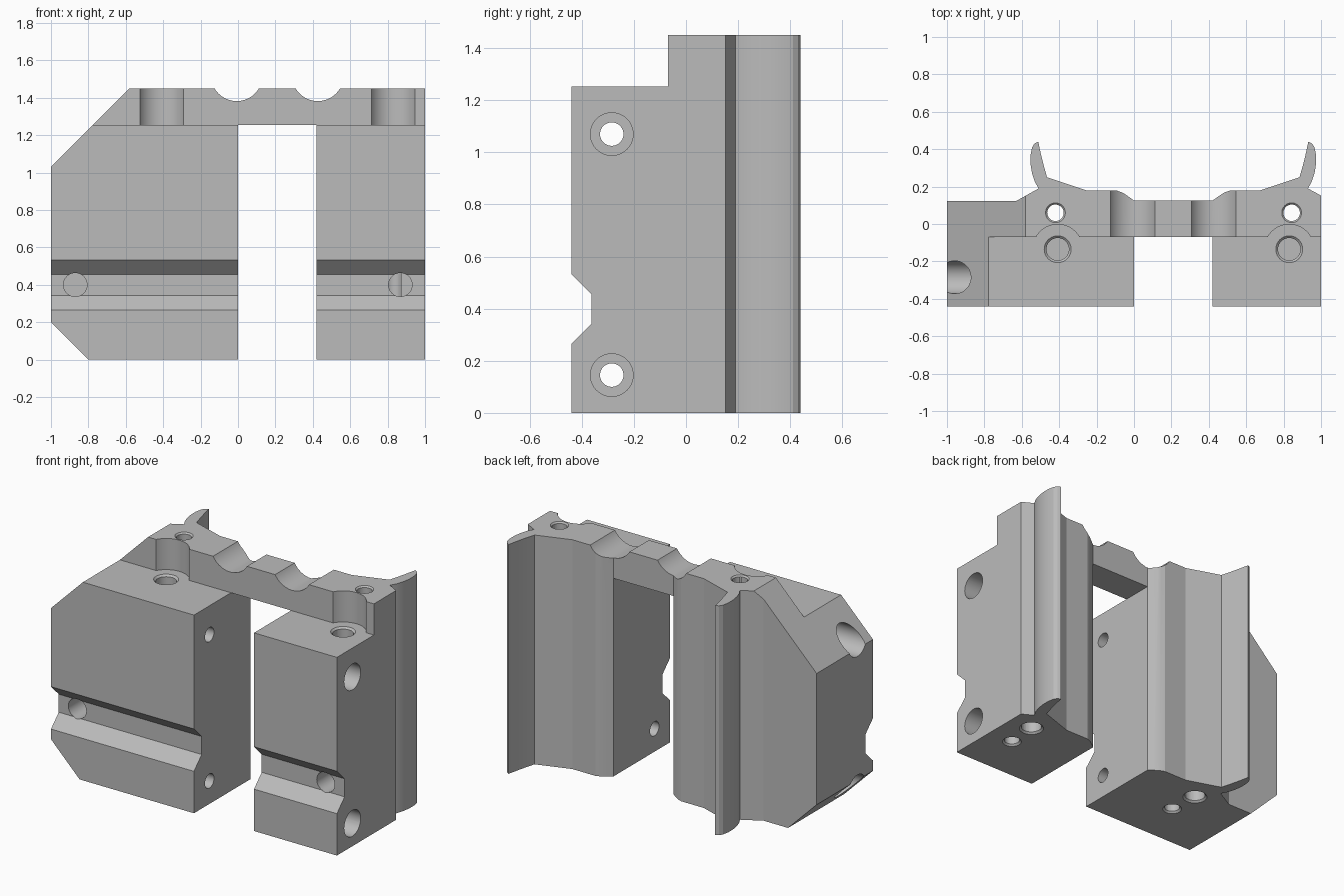
import bpy, bmesh, math
from mathutils import Matrix, Vector

if "Cube" in bpy.data.objects:
    bpy.data.objects.remove(bpy.data.objects["Cube"])

grey = bpy.data.materials.new("machined grey")
grey.diffuse_color = (0.5, 0.5, 0.5, 1)
grey.use_nodes = True
grey.node_tree.nodes["Principled BSDF"].inputs["Base Color"].default_value = grey.diffuse_color


def make_object(name, bm):
    bmesh.ops.recalc_face_normals(bm, faces=bm.faces)
    mesh = bpy.data.meshes.new(name)
    bm.to_mesh(mesh)
    bm.free()
    ob = bpy.data.objects.new(name, mesh)
    bpy.context.collection.objects.link(ob)
    mesh.materials.append(grey)
    return ob


def prism(name, pts, axis, a, b):
    """Extrude a 2D outline from a to b along an axis."""
    place = {"x": lambda u, v: (a, u, v), "y": lambda u, v: (u, a, v),
             "z": lambda u, v: (u, v, a)}[axis]
    step = {"x": (b - a, 0, 0), "y": (0, b - a, 0), "z": (0, 0, b - a)}[axis]
    bm = bmesh.new()
    face = bm.faces.new([bm.verts.new(place(u, v)) for u, v in pts])
    new = bmesh.ops.extrude_face_region(bm, geom=[face])["geom"]
    bmesh.ops.translate(bm, vec=step, verts=[g for g in new if isinstance(g, bmesh.types.BMVert)])
    return make_object(name, bm)


def rod(p, q, r1, r2=None):
    """Round cutter between two points."""
    p, q = Vector(p), Vector(q)
    d = q - p
    rot = Vector((0, 0, 1)).rotation_difference(d).to_matrix().to_4x4()
    bm = bmesh.new()
    bmesh.ops.create_cone(bm, cap_ends=True, segments=40, radius1=r1,
                          radius2=r1 if r2 is None else r2, depth=d.length,
                          matrix=Matrix.Translation((p + q) / 2) @ rot)
    return make_object("cutter", bm)


def box(x0, x1, y0, y1, z0, z1):
    return prism("cutter", [(x0, y0), (x1, y0), (x1, y1), (x0, y1)], "z", z0, z1)


# Plan outline: back edge with hooked fin, mirrored about x = 0.21
half = [(-0.51, 0.19), (-0.53, 0.225), (-0.545, 0.27), (-0.553, 0.32), (-0.553, 0.37),
        (-0.545, 0.41), (-0.532, 0.43), (-0.512, 0.44), (-0.497, 0.37), (-0.482, 0.31), (-0.465, 0.25),
        (-0.25, 0.178), (-0.09, 0.178), (-0.06, 0.167), (-0.03, 0.147), (0, 0.125)]
mirrored = [(0.42 - x, y) for x, y in reversed(half)]
outline = ([(-1, -0.44), (-1, 0.123), (-0.63, 0.123)] + half + mirrored
           + [(1, 0.152), (1, -0.44)])
body = prism("clamp_body", outline, "z", 0, 1.45)

cutters = [
    box(0, 0.42, -1, 1, -0.1, 1.253),            # gap under the bridge
    box(-1.1, 1.1, -1, -0.07, 1.253, 1.6),       # front step
    # corner slopes on the left block
    prism("cutter", [(-1.1, 0.93), (-0.48, 1.55), (-1.1, 1.55)], "y", -1, 1),
    prism("cutter", [(-1.1, 0.3), (-0.7, -0.1), (-1.1, -0.1)], "y", -1, 1),
    # dovetail groove across the front
    prism("cutter", [(-0.54, 0.165), (-0.363, 0.342), (-0.363, 0.456), (-0.54, 0.633)],
          "x", -1.1, 1.1),
]

# Round channels over the bridge
for x in (-0.007, 0.427):
    cutters.append(rod((x, -1, 1.52), (x, 1, 1.52), 0.138))

# Vertical screw holes and round pockets
for x, xb in ((-0.408, -0.42), (0.83, 0.843)):
    y, yb = -0.135, 0.06
    cutters += [
        rod((x, y, 1.253), (x, y, 1.6), 0.133),
        rod((x, y, 0.85), (x, y, 1.3), 0.06),
        rod((x, y, 1.24), (x, y, 1.254), 0.058, 0.073),
        rod((x, y, -0.1), (x, y, 0.5), 0.045),
        rod((x, y, -0.001), (x, y, 0.012), 0.057, 0.044),
        rod((xb, yb, -0.1), (xb, yb, 1.6), 0.044),
        rod((xb, yb, -0.1), (xb, yb, 0.4), 0.06),
        rod((xb, yb, -0.001), (xb, yb, 0.012), 0.073, 0.059),
        rod((xb, yb, 1.44), (xb, yb, 1.451), 0.043, 0.054),
    ]

# Cross bolt holes with counterbores
for z in (0.145, 1.07):
    cutters += [rod((-1.2, -0.285, z), (1.2, -0.285, z), 0.045),
                rod((0.8, -0.285, z), (1.2, -0.285, z), 0.082),
                rod((-1.2, -0.285, z), (-0.75, -0.285, z), 0.088)]

# Pin holes in the front groove
for x in (-0.87, 0.868):
    cutters.append(rod((x, -0.6, 0.4), (x, -0.15, 0.4), 0.063))

for c in cutters:
    c.hide_render = True
    m = body.modifiers.new("cut", "BOOLEAN")
    m.operation, m.solver, m.object = "DIFFERENCE", "EXACT", c

# Bake the cuts and remove the cutters
bpy.context.view_layer.update()
dg = bpy.context.evaluated_depsgraph_get()
mesh = bpy.data.meshes.new_from_object(body.evaluated_get(dg))
body.modifiers.clear()
body.data = mesh
mesh.materials.clear()
mesh.materials.append(grey)
for p in mesh.polygons:
    p.material_index = 0
for c in cutters:
    bpy.data.objects.remove(c)

bpy.ops.object.select_all(action="DESELECT")
body.select_set(True)
bpy.context.view_layer.objects.active = body
bpy.ops.object.shade_smooth_by_angle(angle=math.radians(18))
